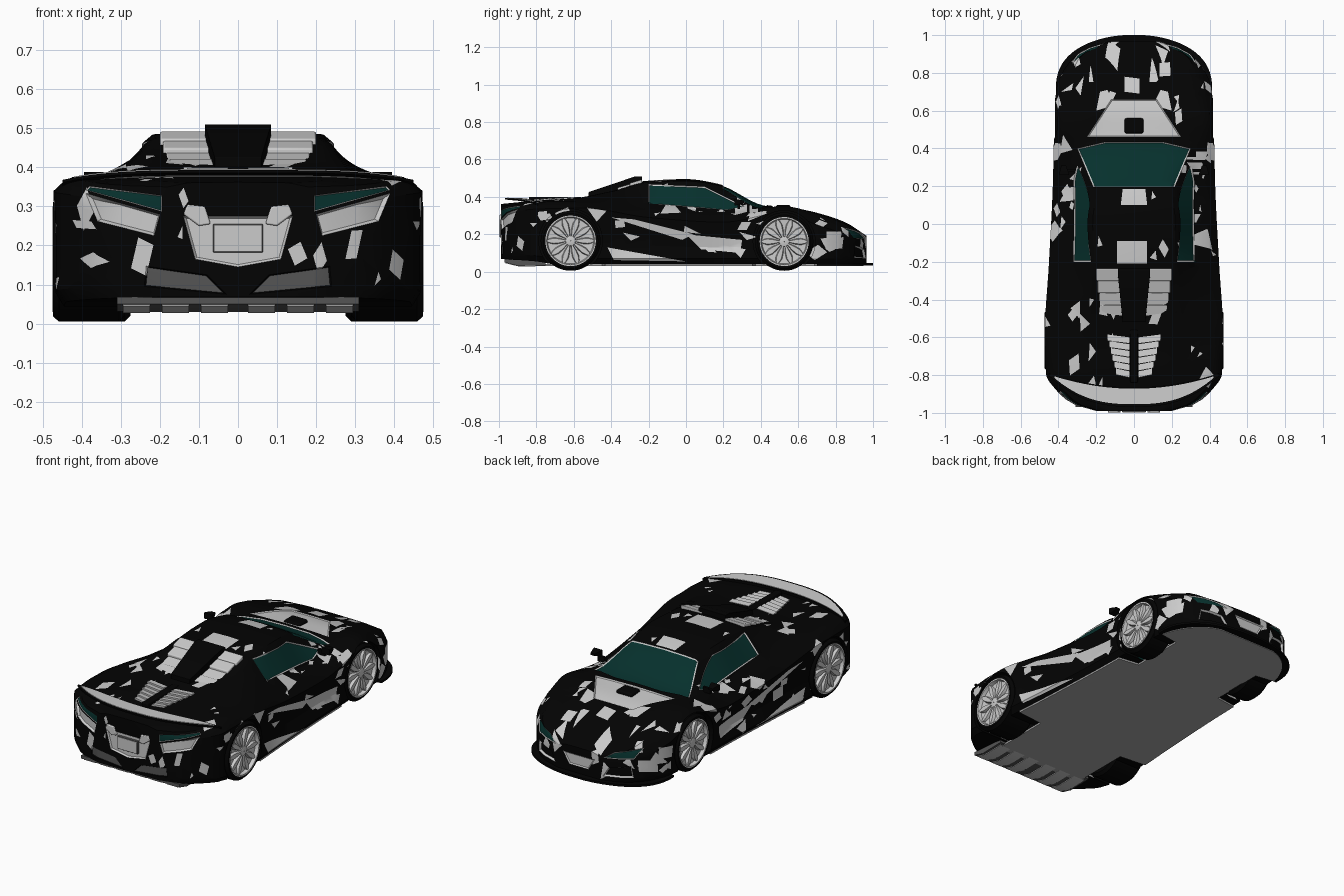
import bpy, bmesh, math, random
from mathutils import Vector, Matrix

if "Cube" in bpy.data.objects:
    bpy.data.objects.remove(bpy.data.objects["Cube"])
random.seed(7)
COLOURS = {"black_paint": (.001, .001, .001), "light_grey": (.8, .8, .8), "teal_glass": (.002, .03, .026),
           "dark_grey": (.09, .09, .09), "floor_grey": (.4, .4, .4), "rim_shade": (.62, .62, .62)}
BLACK, GREY, GLASS, DARK, FLOOR, SHADE = [bpy.data.materials.new(n) for n in COLOURS]
for m, c in zip((BLACK, GREY, GLASS, DARK, FLOOR, SHADE), COLOURS.values()):
    m.diffuse_color = (*c, 1)

def finish(bm, name, mats, bevel=0):
    me = bpy.data.meshes.new(name)
    bm.to_mesh(me)
    ob = bpy.data.objects.new(name, me)
    bpy.context.collection.objects.link(ob)
    for m in mats:
        me.materials.append(m)
    if bevel:
        b = ob.modifiers.new("bevel", 'BEVEL')
        b.width, b.segments = bevel, 3
    return ob

def hulls(name, groups, mat, bevel=0, mirror=False):
    bm = bmesh.new()
    for g in groups + ([[(-x, y, z) for x, y, z in g] for g in groups] if mirror else []):
        bmesh.ops.convex_hull(bm, input=[bm.verts.new(p) for p in g])
    bmesh.ops.delete(bm, geom=[v for v in bm.verts if not v.link_faces], context='VERTS')
    bmesh.ops.dissolve_limit(bm, angle_limit=.02, verts=bm.verts, edges=bm.edges)
    bmesh.ops.recalc_face_normals(bm, faces=bm.faces)
    finish(bm, name, [mat], bevel)

def box(x0, x1, y0, y1, z0, z1):
    return [(x, y, z) for x in (x0, x1) for y in (y0, y1) for z in (z0, z1)]

def curve(pts, y):  # monotone smooth interpolation through a few points
    y = min(max(y, pts[0][0]), pts[-1][0])
    d = [(b[1] - a[1]) / (b[0] - a[0]) for a, b in zip(pts, pts[1:])]
    m = [d[0]] + [2*p*q/(p+q) if p*q > 0 else 0 for p, q in zip(d, d[1:])] + [d[-1]]
    i = next(k for k in range(len(d)) if y <= pts[k+1][0])
    h = pts[i+1][0] - pts[i][0]
    t = (y - pts[i][0]) / h
    return ((1+2*t)*(1-t)**2*pts[i][1] + t*(1-t)**2*h*m[i] + t*t*(3-2*t)*pts[i+1][1] + t*t*(t-1)*h*m[i+1])

def loft(rings):
    bm = bmesh.new()
    rows = [[bm.verts.new(p) for p in r] for r in rings]
    for a, b in zip(rows, rows[1:]):
        for i in range(len(a)):
            bm.faces.new((a[i-1], a[i], b[i], b[i-1]))
    bm.faces.new(rows[0])
    bm.faces.new(rows[-1])
    bmesh.ops.recalc_face_normals(bm, faces=bm.faces)
    return bm

# Body lines along the length
WIDTH = [(-.99, .2), (-.95, .33), (-.87, .42), (-.8, .465), (-.6, .473), (-.2, .45), (.2, .43),
         (.6, .42), (.72, .41), (.8, .38), (.88, .32), (.93, .25), (.965, .14)]
SILL = [(-.99, .068), (-.8, .055), (-.7, .04), (.965, .04)]
SHOULDER = [(-.99, .31), (-.8, .335), (-.55, .34), (-.2, .29), (.2, .265), (.52, .315), (.7, .25), (.85, .2), (.965, .14)]
BELT_X = [(-.7, .43), (-.45, .37), (-.2, .32), (.2, .325), (.4, .33), (.52, .36), (.8, .31)]
BELT_Z = [(-.99, .35), (-.7, .375), (-.4, .375), (-.2, .365), (.2, .325), (.36, .335), (.52, .35), (.7, .31), (.85, .255), (.965, .18)]
ROOF_X = [(-.6, .25), (-.2, .23), (0, .235), (.2, .215), (.4, .275), (.55, .2)]
ROOF_Z = [(-.99, .36), (-.8, .378), (-.6, .392), (-.4, .435), (-.2, .473), (0, .48), (.2, .452), (.4, .345), (.55, .342),
          (.7, .312), (.85, .262), (.965, .19)]
TOP_Z = [(-.99, .362), (-.8, .38), (-.6, .393), (-.4, .418), (-.22, .485), (0, .495), (.18, .468), (.42, .358), (.6, .338),
         (.7, .315), (.85, .265), (.965, .192)]
def section(y):
    w, zl, zs, bx, bz, rx, rz, zc = [curve(c, y) for c in (WIDTH, SILL, SHOULDER, BELT_X, BELT_Z, ROOF_X, ROOF_Z, TOP_Z)]
    bx, rx = min(bx, .9*w), min(rx, .66*w)
    dent = .025 * max(0, 1 - (abs(y + .05) / .42)**4)
    half = [(0, zl), (.95*w, zl), (w, zl+.03), (w-dent, zl+.4*(zs-zl)), (w-dent*.6, zl+.65*(zs-zl)), (w, zs),
            (w+.4*(bx-w), zs+.55*(bz-zs)), (bx, bz), (bx+.9*(rx-bx), bz+.88*(rz-bz)),
            (rx*.93, rz+.3*(zc-rz)), (rx*.6, rz+.7*(zc-rz)), (0, zc)]
    return [(x, y, z) for x, z in half] + [(-x, y, z) for x, z in half[-2:0:-1]]
body = finish(loft([section(-.99 + 1.955*i/64) for i in range(65)]), "body", [BLACK, GREY])

# Wheel arches
WHEELS = [("rear", -.617, .16, .29, .474), ("front", .525, .156, .275, .417)]
bm = bmesh.new()
for s, (_, y, r, xi, _) in [(s, w) for s in (-1, 1) for w in WHEELS]:
    bmesh.ops.create_cone(bm, cap_ends=True, segments=48, radius1=r+.01, radius2=r+.01, depth=.4,
                          matrix=Matrix.Translation((s*(xi+.17), y, r+.005)) @ Matrix.Rotation(math.pi/2, 4, 'Y'))
cutter = finish(bm, "arch_cutter", [])
cutter.hide_render = True
mod = body.modifiers.new("arch", 'BOOLEAN')
mod.operation, mod.object, mod.solver = 'DIFFERENCE', cutter, 'EXACT'
bm = bmesh.new()
bm.from_object(body, bpy.context.evaluated_depsgraph_get())
body.modifiers.clear()
bpy.data.objects.remove(cutter)

def mark(axis, sign, pts):  # cut a convex projected outline into the body, return its faces
    uv = [k for k in range(3) if k != axis]
    span = [(k, min(p[i] for p in pts), max(p[i] for p in pts)) for i, k in enumerate(uv)]
    mid = sum((Vector(p) for p in pts), Vector((0, 0))) / len(pts)
    def near():
        return [f for f in bm.faces if f.normal[axis]*sign > .3 and (axis or min(abs(v.co.x) for v in f.verts) > .2)
                and all(max(v.co[k] for v in f.verts) >= lo and min(v.co[k] for v in f.verts) <= hi for k, lo, hi in span)]
    planes = []
    for a, b in zip(pts, pts[1:] + pts[:1]):
        n = Vector((b[1]-a[1], a[0]-b[0])).normalized()
        n *= -1 if n.dot(mid - Vector(a)) > 0 else 1
        co, no = Vector(), Vector()
        for i, k in enumerate(uv):
            co[k], no[k] = a[i], n[i]
        planes.append((co, no))
        fs = near()
        geom = fs + list({e for f in fs for e in f.edges}) + list({q for f in fs for q in f.verts})
        bmesh.ops.bisect_plane(bm, geom=geom, dist=1e-5, plane_co=co, plane_no=no)
        bm.normal_update()
    return [f for f in near() if all((f.calc_center_median()-co).dot(no) < 1e-5 for co, no in planes)]

def flip(axis, sign, pts):
    return (axis, sign, [(-a, b) for a, b in pts]) if axis else (axis, -sign, pts)

def panel(name, mat, shape, mirror=True, rim=.006, depth=.005, rim_mat=1):  # recessed part with a rim
    out = bmesh.new()
    for args in [shape] + ([flip(*shape)] if mirror else []):
        fs = mark(*args)
        for f in bmesh.ops.inset_region(bm, faces=fs, thickness=rim, depth=-depth, use_even_offset=True)["faces"]:
            f.material_index = rim_mat
        new = {q: out.verts.new(q.co) for q in {q for f in fs for q in f.verts}}
        for f in fs:
            out.faces.new([new[q] for q in f.verts])
        bmesh.ops.delete(bm, geom=fs, context='FACES')
    finish(out, name, [mat])

# Glass, lamps and inset panels
panel("windscreen", GLASS, (2, 1, [(-.3, .4), (-.15, .435), (.15, .435), (.3, .4), (.215, .195), (-.215, .195)]), False)
panel("side_window", GLASS, (0, 1, [(-.2, .365), (.22, .33), (.31, .35), (.1, .455), (-.2, .468)]))
panel("tail_lamp_strip", GLASS, (1, -1, [(.195, .287), (.195, .328), (.38, .352), (.39, .342)]), rim=.002, depth=.003)
panel("tail_lamp", GREY, (1, -1, [(.2, .28), (.39, .334), (.36, .262), (.215, .225)]), depth=.012)
panel("rear_centre_panel", GREY, (1, -1, [(-.14, .275), (.14, .275), (.11, .165), (0, .145), (-.11, .165)]), False, depth=.008)
panel("diffuser_panel", DARK, (1, -1, [(.03, .075), (.24, .095), (.235, .147), (.08, .125)]), rim=.003, rim_mat=0)
panel("head_lamp", GLASS, (1, 1, [(.15, .172), (.3, .18), (.33, .235), (.2, .207)]), rim=.003)
panel("front_grille", GREY, (1, 1, [(-.1, .15), (.1, .15), (.06, .085), (-.06, .085)]), False)
panel("front_intake", BLACK, (1, 1, [(.15, .07), (.3, .075), (.29, .14), (.18, .12)]), depth=.012)
panel("cowl_panel", GREY, (2, 1, [(-.25, .46), (.25, .46), (.12, .66), (-.12, .66)]), False)

# Grey paint patches: larger deliberate ones, then scattered shards
patches = [(2, 1, [(-.07, .1), (.07, .1), (.06, .185), (-.06, .185)]), (2, 1, [(-.09, -.21), (.07, -.21), (.07, -.09), (-.09, -.09)]),
           (2, 1, [(-.05, .7), (.03, .69), (.03, .77), (-.05, .78)])]
for a in [(0, 1, [(.0, .2), (.3, .17), (.29, .1), (.08, .12)]), (0, 1, [(-.4, .29), (-.28, .28), (.04, .2), (-.02, .17)]),
          (0, 1, [(.33, .27), (.43, .31), (.42, .34), (.34, .3)]), (2, 1, [(.1, .63), (.2, .6), (.18, .7), (.14, .71)]),
          (0, 1, [(-.42, .13), (.0, .055), (.28, .05), (-.38, .05)])]:
    patches += [a, flip(*a)]
for i in range(150):
    axis, k, size = random.choice((0, 0, 0, 2, 2, 1)), random.choice((3, 4)), random.uniform(.02, .065)
    sign = 1 if axis == 2 else random.choice((-1, 1))
    along, x, z = random.uniform(-.92, .85), random.choice((-1, 1))*random.uniform(.1, .42), random.uniform(.09, .35)
    c = Vector(((along, z), (x, z), (x, along))[axis])
    turn, start, flat = Matrix.Rotation(random.uniform(-.5, .5) + (1.3 if axis else 0), 2), random.uniform(0, 6.28), random.uniform(.3, .8)
    angles = [start + 2*math.pi*j/k for j in range(k)]
    patches.append((axis, sign, [tuple(c + turn @ Vector((size*math.cos(t), size*flat*math.sin(t)))) for t in angles]))
for a in patches:
    for f in mark(*a):
        f.material_index = 1
bm.to_mesh(body.data)

# Floor, front splitter and rear diffuser
def plate(name, width, y0, y1, z0, z1, mat, n=100):
    rows = [(y, width(y)) for y in (y0 + (y1-y0)*i/n for i in range(n+1))]
    finish(loft([[(-w, y, z0), (w, y, z0), (w, y, z1), (-w, y, z1)] for y, w in rows]), name, [mat])
plate("undertray", lambda y: .28 if y < -.447 or abs(y-.525) < .17 else .95*curve(WIDTH, y), -.8, .95, .03, .041, FLOOR)
plate("front_splitter", lambda y: .414*(1-((y-.7)/.302)**2.6)**.5, .7, 1.0, .034, .046, BLACK)
DIFFUSER = ((-.97, .05), (-.97, .068), (-.75, .034), (-.75, .065), (-.9, .031))
hulls("diffuser", [[(x, y, z) for x in (-.31, .31) for y, z in DIFFUSER]], DARK)
hulls("diffuser_strake", [[(x+d, y, z) for d in (-.035, .035) for y, z in ((-.965, .045), (-.89, .027), (-.77, .03), (-.77, .04), (-.965, .05))]
                          for x in (.06, .16, .26)], GREY, mirror=True)
# Rear wing: a thin crescent with a lighter top
def crescent(name, mat, inset, lift, span):
    rings = []
    for x in (span*(i-20)/20 for i in range(41)):
        a = abs(x)/.45
        yo, drop = -.968 + inset + .165*a**2.6, .025*a**4
        yi = max(-.865 - inset/2 + .075*a*a, yo+.004)
        rings.append([(x, yo, .386-drop), (x, yo, .393+lift-drop), (x, yi, .39+lift-drop), (x, yi, .376-drop)])
    finish(loft(rings), name, [mat])
crescent("rear_wing", BLACK, 0, 0, .45)
crescent("rear_wing_top", GREY, .014, .0025, .42)
# Roof scoop, engine cover steps and rear louvres
hulls("roof_scoop", [box(-.085, .085, -.27, -.235, .42, .51) + box(-.06, .06, -.52, -.5, .39, .426)], BLACK, .018)
hulls("engine_cover_step", [[(x, y-d, curve(TOP_Z, y)+z-d*.3) for x in (.06, .2-.008*i) for d in (0, .066) for z in (-.02, .01)]
                            for i, y in enumerate((-.235, -.3, -.365, -.43))], GREY, .005, True)
hulls("rear_louvre", [[(x, y-d, curve(TOP_Z, y-d)+z) for x, y in ((.025, -.6-.036*i), (.14-.009*i, -.585-.036*i))
                       for d, z in ((0, -.01), (0, .002), (.033, .009), (.033, -.01))] for i in range(6)], GREY, 0, True)
hulls("rear_spine", [box(-.02, .02, -.84, -.56, .37, .4)], BLACK, .006)
hulls("cowl_duct", [box(-.05, .05, .48, .56, .33, .356)], BLACK, .01)
# Number plate, rear pods and mirrors
hulls("plate_frame", [box(-.064, .064, -.996, -.975, .182, .255)], DARK, .003)
hulls("number_plate", [box(-.06, .06, -.998, -.975, .186, .251)], GREY)
POD = ((.07, .255), (.085, .3), (.13, .305), (.14, .28), (.1, .25))
hulls("rear_pod", [[(x, y, z) for y in (-.998, -.97) for x, z in POD]], GREY, .004, True)
hulls("mirror", [box(.345, .395, .26, .27, .355, .388) + box(.36, .385, .3, .31, .368, .38), box(.31, .355, .275, .29, .335, .365)], BLACK, 0, True)

# Wheels: tyre, rim, dish, hub and petal spokes
def lathe(name, side, y, z, profile, mat):
    b = bmesh.new()
    rings = [[b.verts.new((side*x, y+r*math.cos(math.pi*k/24), z+r*math.sin(math.pi*k/24))) for k in range(48)] for x, r in profile]
    for p, q in zip(rings, rings[1:]):
        for k in range(48):
            b.faces.new((p[k-1], p[k], q[k], q[k-1]))
    bmesh.ops.recalc_face_normals(b, faces=b.faces)
    finish(b, name, [mat])
for s, (nm, y, r, xi, xo) in [(s, w) for s in (-1, 1) for w in WHEELS]:
    z, tag = r + .005, nm + ("_right" if s > 0 else "_left")
    lathe(tag+"_tyre", s, y, z, [(xi, .002), (xi, r-.015), (xi+.015, r), (xo-.015, r), (xo, r-.014), (xo, r-.026), (xo-.03, r-.03)], BLACK)
    lathe(tag+"_rim", s, y, z, [(xo-.02, r-.022), (xo+.001, r-.025), (xo+.001, r-.032), (xo-.02, r-.038)], GREY)
    lathe(tag+"_dish", s, y, z, [(xo-.018, r-.034), (xo-.026, .03), (xo-.026, .002)], SHADE)
    lathe(tag+"_hub", s, y, z, [(xo-.03, .03), (xo-.006, .026), (xo-.003, .015), (xo-.003, .001)], GREY)
    hulls(tag+"_spokes", [[(s*(xo+dx), y+q*math.cos(a)-h*math.sin(a), z+q*math.sin(a)+h*math.cos(a)) for dx, g in ((-.024, 1), (-.006, .7))
                           for q, w in ((.025, .005), (.06, .015), (.09, .019), (r-.045, .013), (r-.034, .004)) for h in (-w*g, w*g)]
                          for a in (2*math.pi*k/10 for k in range(10))], GREY)
bpy.ops.object.select_all(action='SELECT')
bpy.context.view_layer.objects.active = body
bpy.ops.object.shade_smooth_by_angle(angle=math.radians(28))

for m in bpy.data.materials:
    if m.users and not m.is_grease_pencil:
        m.use_nodes = True
        m.node_tree.nodes["Principled BSDF"].inputs["Base Color"].default_value = m.diffuse_color
